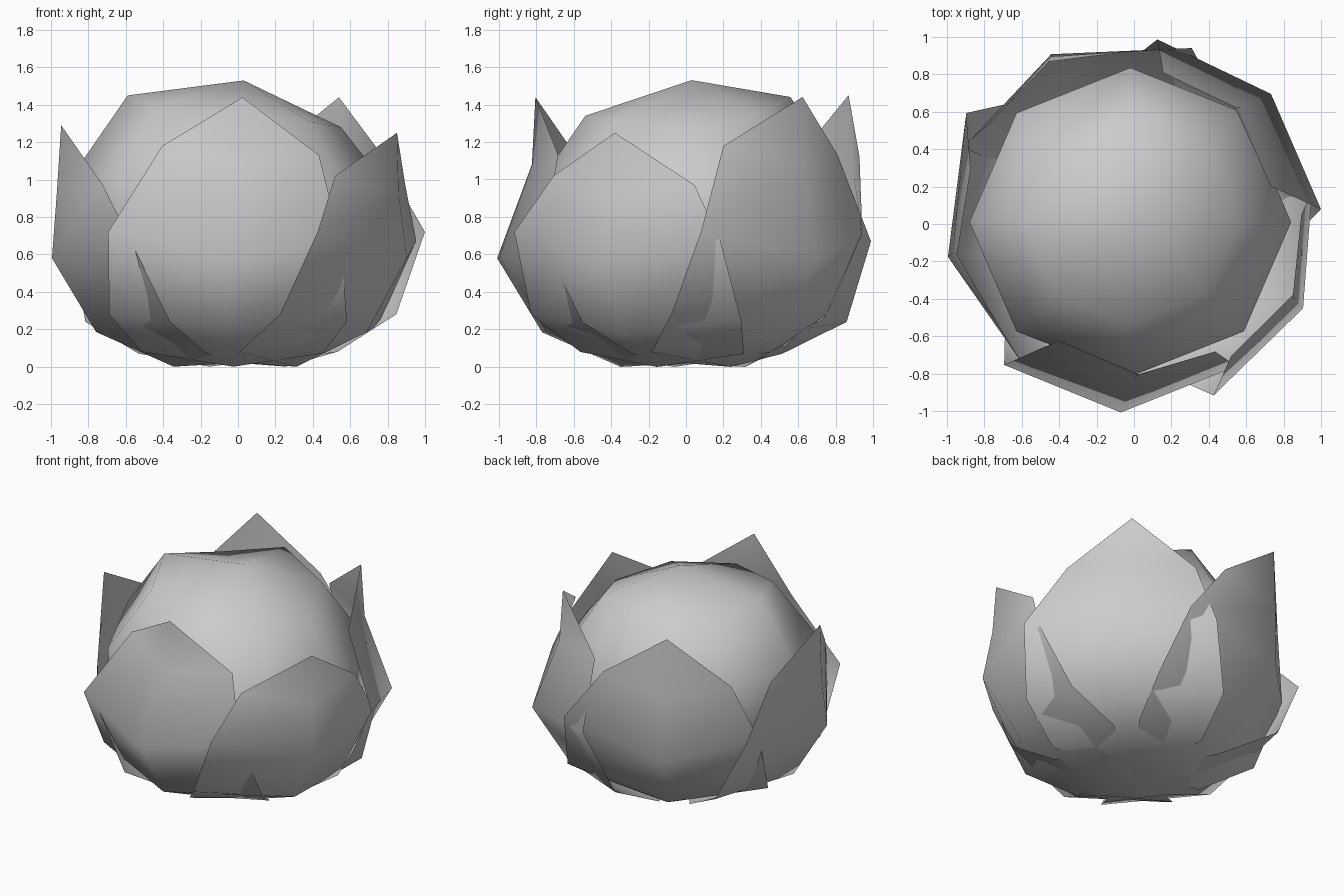
import bpy
import bmesh
from math import cos, sin, radians, pi

cube = bpy.data.objects.get("Cube")
if cube:
    bpy.data.objects.remove(cube, do_unlink=True)

# One plain grey for the whole bud
grey = bpy.data.materials.new("soft grey")
grey.use_nodes = True
grey.diffuse_color = (0.6, 0.6, 0.6, 1)
grey.node_tree.nodes["Principled BSDF"].inputs["Base Color"].default_value = (0.6, 0.6, 0.6, 1)


def finish(bm, name):
    bmesh.ops.recalc_face_normals(bm, faces=bm.faces)
    for face in bm.faces:
        face.smooth = True
    mesh = bpy.data.meshes.new(name)
    bm.to_mesh(mesh)
    bm.free()
    mesh.materials.append(grey)
    obj = bpy.data.objects.new(name, mesh)
    bpy.context.collection.objects.link(obj)
    return obj


# Core: eight-sided lathe with an uneven, tilted crown
def core():
    bm = bmesh.new()
    crown = (1.28, 1.36, 1.44, 1.36, 1.45, 1.38, 1.34, 1.31)
    sides = len(crown)
    rings = []
    for r, z, tilt in ((0.6, 0.2, 0), (0.85, 0.58, 0), (0.86, 0.97, 0.07), (0.57, None, 0)):
        ring = []
        for i in range(sides):
            a = 2 * pi * i / sides
            x, y = r * cos(a), 0.96 * r * sin(a)
            height = crown[i] if z is None else z + tilt * (0.6 * y - x)
            ring.append(bm.verts.new((x - 0.02, y + 0.01, height)))
        rings.append(ring)
    bottom = bm.verts.new((0, 0, 0.06))
    top = bm.verts.new((0.03, 0.03, 1.53))
    for i in range(sides):
        j = (i + 1) % sides
        for a, b in zip(rings, rings[1:]):
            bm.faces.new((a[i], a[j], b[j], b[i]))
        bm.faces.new((bottom, rings[0][j], rings[0][i]))
        bm.faces.new((rings[-1][i], rings[-1][j], top))
    finish(bm, "core")


# Petal: a cupped pointed sheet, three points across each row
def petal(name, angle, tip_out, tip_z, lean, drop, out_a, wide_a, out_b, wide_b):
    c, s = cos(radians(angle)), sin(radians(angle))
    bm = bmesh.new()

    def point(out, side, z):
        return bm.verts.new((out * c - side * s, out * s + side * c, z))

    def row(*points):
        return [point(*p) for p in points]

    # Each edge or centre point is distance out, sideways offset, height
    shoulder, shift, high = tip_out - 0.15, lean - 0.02, tip_z - drop
    grid = [
        row((0.26, -0.5, 0.08), (0.35, 0, 0.0), (0.25, 0.47, 0.07)),
        row((out_a - 0.22, -wide_a - 0.01, 0.28), (0.77, 0, 0.185),
            (out_b - 0.21, wide_b + 0.02, 0.24)),
        row((out_a, -wide_a, 0.72), (1.01, 0, 0.58), (out_b, wide_b, 0.67)),
        row((shoulder, shift - 0.42, high - 0.26), (tip_out + 0.02, shift, high - 0.36),
            (shoulder, shift + 0.42, high - 0.31)),
    ]
    base = point(0, 0, 0.02)
    tip = point(tip_out, lean, tip_z)
    for k in range(2):
        bm.faces.new((base, grid[0][k + 1], grid[0][k]))
        for a, b in zip(grid, grid[1:]):
            bm.faces.new((a[k], a[k + 1], b[k + 1], b[k]))
        bm.faces.new((grid[-1][k], grid[-1][k + 1], tip))
    # Normals point outwards
    obj = finish(bm, name)
    if obj.data.polygons[1].normal.z > 0:
        obj.data.flip_normals()


core()
for settings in (
    ("front_petal", -94, 0.80, 1.44, 0.08, 0, 0.80, 0.64, 0.72, 0.60),
    ("front_left_petal", -26.5, 0.93, 1.25, 0.04, -0.03, 0.79, 0.63, 0.77, 0.59),
    ("back_left_petal", 43.5, 0.82, 1.44, 0.08, 0, 0.78, 0.63, 0.77, 0.63),
    ("back_petal", 116, 0.98, 1.45, 0.03, 0.07, 0.71, 0.69, 0.78, 0.61),
    ("right_petal", 190, 0.96, 1.29, 0.0, 0, 0.78, 0.74, 0.70, 0.67),
):
    petal(*settings)
